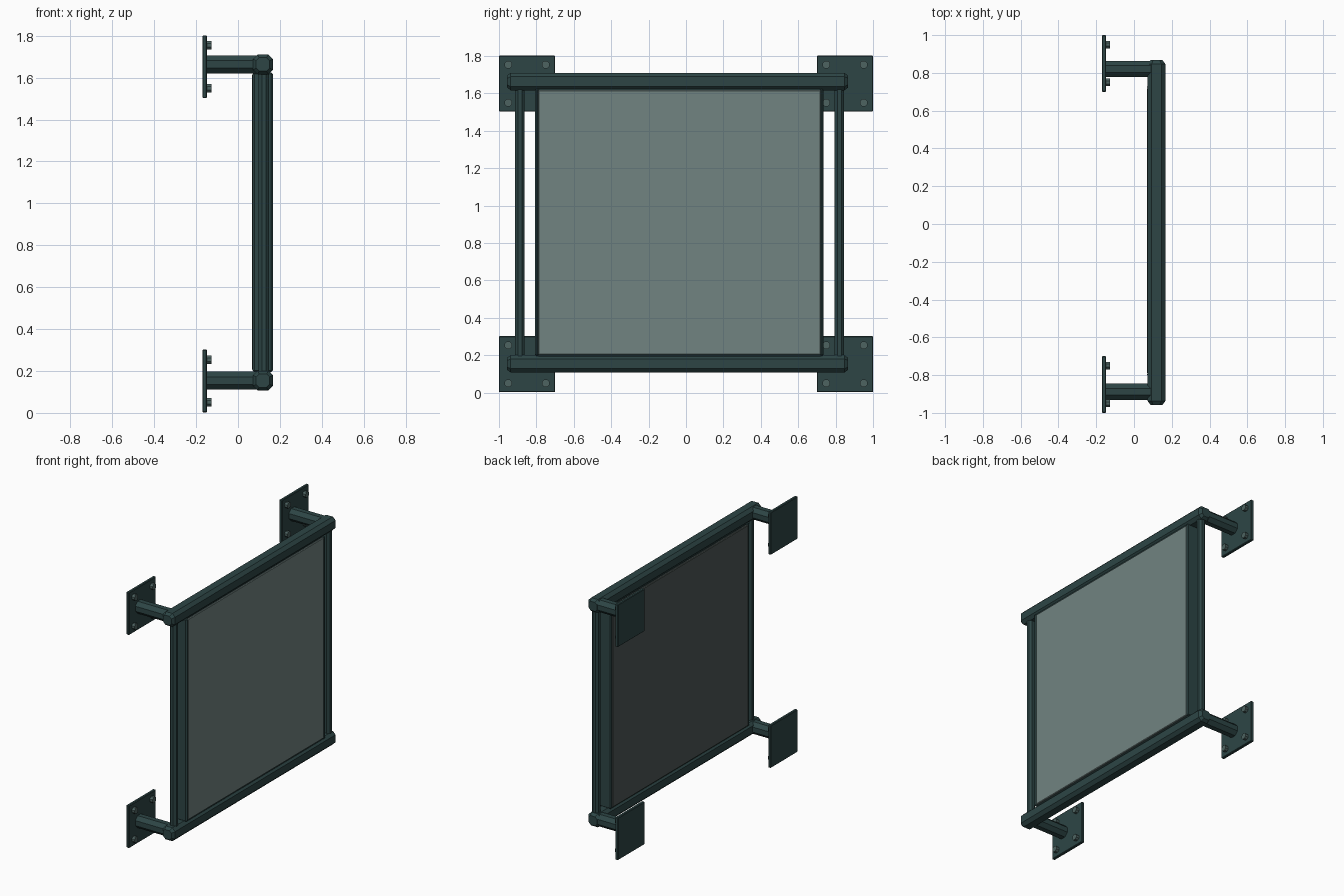
import bpy, bmesh, math
from mathutils import Matrix, Vector

if "Cube" in bpy.data.objects:
    bpy.data.objects.remove(bpy.data.objects["Cube"])


def material(name, color):
    m = bpy.data.materials.new(name)
    m.diffuse_color = color
    m.use_nodes = True
    m.node_tree.nodes["Principled BSDF"].inputs["Base Color"].default_value = m.diffuse_color
    return m


METAL = material("dark_metal", (0.026, 0.06, 0.06, 1))
BOLT = material("bolt_metal", (0.075, 0.125, 0.12, 1))
FRONT_GLASS = material("front_tint", (0.165, 0.227, 0.22, 1))
BACK_GLASS = material("back_tint", (0.076, 0.096, 0.092, 1))


def finish(bm, name, mat):
    bmesh.ops.recalc_face_normals(bm, faces=bm.faces)
    me = bpy.data.meshes.new(name)
    bm.to_mesh(me)
    bm.free()
    me.materials.append(mat)
    ob = bpy.data.objects.new(name, me)
    bpy.context.collection.objects.link(ob)
    return ob


def box(name, x, y, z, mat, bevel=0.0):
    lo, hi = zip(x, y, z)
    size = [b - a for a, b in zip(lo, hi)]
    mid = [(a + b) / 2 for a, b in zip(lo, hi)]
    bm = bmesh.new()
    bmesh.ops.create_cube(bm, size=1, matrix=Matrix.Translation(mid) @ Matrix.Diagonal((*size, 1)))
    if bevel:
        bmesh.ops.bevel(bm, geom=bm.edges[:], offset=bevel, segments=1, affect='EDGES')
    return finish(bm, name, mat)


def tube(name, a, b, half, mat, taper=0.0, scale=0.65, flat=0.414):
    """Eight-sided bar from a to b; flat sets how wide the main sides are."""
    a, b = Vector(a), Vector(b)
    axis = b - a
    length = axis.length
    rot = axis.to_track_quat('Z', 'Y').to_matrix().to_4x4()
    f = flat
    profile = [(1, -f), (1, f), (f, 1), (-f, 1), (-1, f), (-1, -f), (-f, -1), (f, -1)]
    rings = [(0, half), (length, half)]
    if taper:
        rings = [(0, half * scale), (taper, half), (length - taper, half), (length, half * scale)]
    bm = bmesh.new()
    loops = [[bm.verts.new(a + rot @ Vector((u * r, v * r, h))) for u, v in profile]
             for h, r in rings]
    for p, q in zip(loops, loops[1:]):
        for i in range(8):
            j = (i + 1) % 8
            bm.faces.new((p[i], p[j], q[j], q[i]))
    bm.faces.new(loops[0])
    bm.faces.new(loops[-1])
    return finish(bm, name, mat)


BAR_X = 0.119
POST_Y = {"left": -0.888, "right": 0.82}
BAR_Z = {"lower": 0.154, "upper": 1.663}
PLATE_Y = {"left": -0.85, "right": 0.85}
PLATE_Z = {"lower": 0.152, "upper": 1.652}

# horizontal bars, mounting arms, wall plates and bolts
for level, z in BAR_Z.items():
    tube(f"{level}_bar", (BAR_X, -0.957, z), (BAR_X, 0.867, z), 0.047, METAL, 0.02, 0.68, 0.55)
    for side, y in POST_Y.items():
        tube(f"{level}_{side}_arm", (-0.155, y, z), (BAR_X, y, z), 0.043, METAL)
        py, pz = PLATE_Y[side], PLATE_Z[level]
        box(f"{level}_{side}_plate", (-0.17, -0.148), (py - 0.15, py + 0.15),
            (pz - 0.15, pz + 0.15), METAL, 0.004)
        for i, (dy, dz) in enumerate(((-1, -1), (1, -1), (1, 1), (-1, 1))):
            by, bz = py + dy * 0.1, pz + dz * 0.102
            tube(f"{level}_{side}_bolt_{i + 1}", (-0.155, by, bz), (-0.126, by, bz), 0.02, BOLT)

# thin upright posts
for side, y in POST_Y.items():
    tube(f"{side}_post", (BAR_X + 0.005, y, BAR_Z["lower"]), (BAR_X + 0.005, y, BAR_Z["upper"]),
         0.025, METAL)

# frame sides holding the panes
for name, y in (("left", (-0.808, -0.786)), ("right", (0.716, 0.736))):
    box(f"frame_{name}_side", (0.07, 0.166), y, (0.195, 1.625), METAL, 0.008)
# frame rails tucked behind the horizontal bars
for name, z in (("bottom", (0.19, 0.203)), ("top", (1.614, 1.63))):
    box(f"frame_{name}", (0.08, 0.155), (-0.79, 0.72), z, METAL, 0.004)

# tinted panes, lighter outside and darker on the wall side
box("front_pane", (0.118, 0.163), (-0.79, 0.72), (0.203, 1.617), FRONT_GLASS, 0.004)
box("back_pane", (0.068, 0.118), (-0.79, 0.72), (0.203, 1.617), BACK_GLASS, 0.004)
